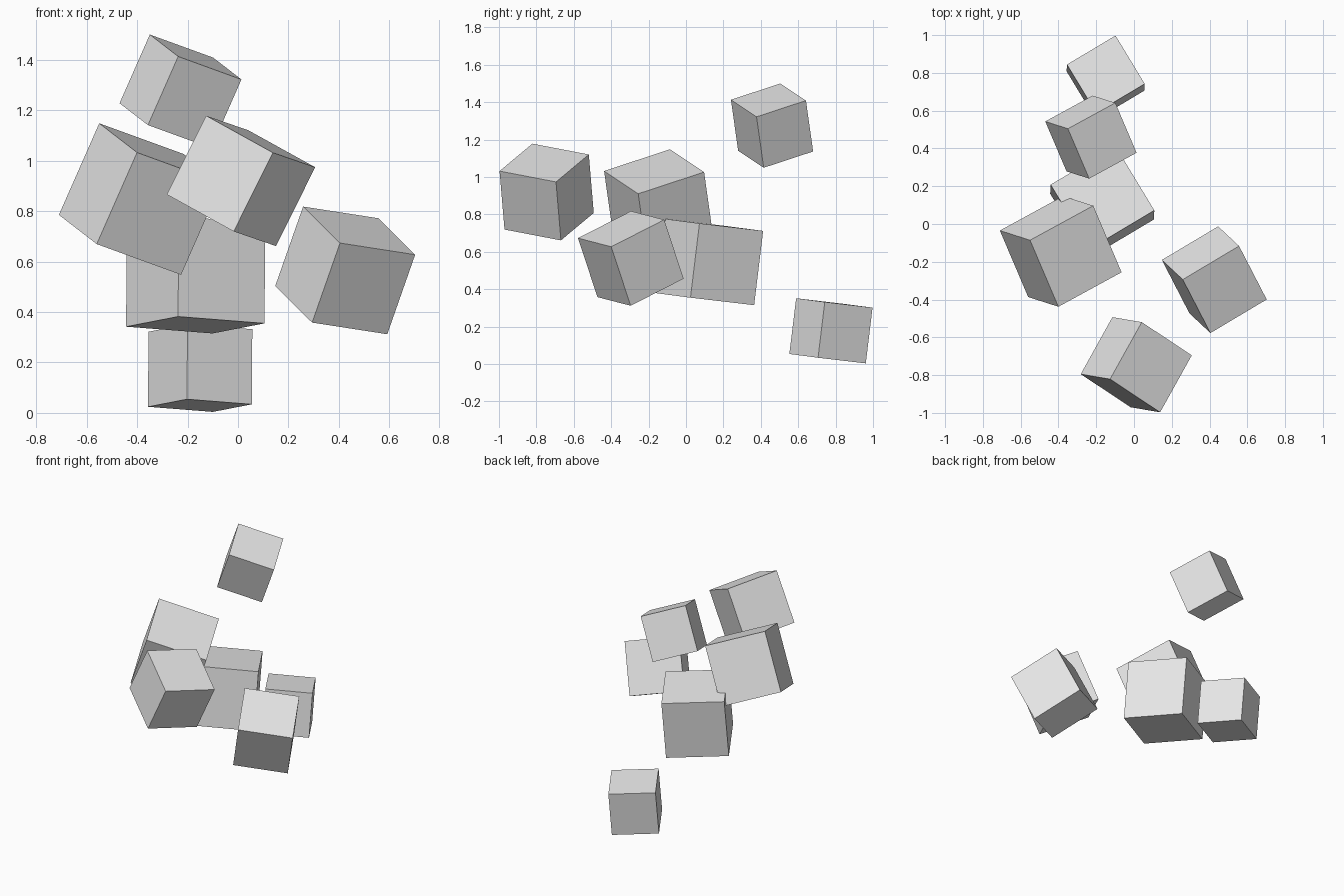
import bpy
from mathutils import Matrix, Vector

default = bpy.data.objects.get("Cube")
if default:
    bpy.data.objects.remove(default, do_unlink=True)

grey = bpy.data.materials.new("light_grey")
grey.use_nodes = True
colour = (0.8, 0.8, 0.8, 1)
grey.diffuse_color = colour
grey.node_tree.nodes["Principled BSDF"].inputs["Base Color"].default_value = colour


def tumbled_cube(name, size, centre, edge, side):
    """Cube turned so one edge runs along `edge` and another close to `side`."""
    x = Vector(edge).normalized()
    z = x.cross(Vector(side)).normalized()
    y = z.cross(x)
    turn = Matrix((x, y, z)).transposed().to_4x4()
    bpy.ops.mesh.primitive_cube_add(size=size)
    cube = bpy.context.object
    cube.name = name
    cube.matrix_world = Matrix.Translation(centre) @ turn
    cube.data.materials.append(grey)


# Shared tilts: two leaning cubes and two nearly upright cubes
leaning = ((0.33, 0.18, -0.12), (-0.15, 0.347, 0.115))
upright = ((0.255, 0.152, -0.02), (-0.155, 0.255, -0.03))

tumbled_cube("top_cube", 0.3, (-0.228, 0.46, 1.275), *leaning)
tumbled_cube("right_cube", 0.4, (-0.388, -0.145, 0.848), *leaning)
tumbled_cube("middle_cube", 0.4, (-0.168, 0.116, 0.547), *upright)
tumbled_cube("bottom_cube", 0.3, (-0.15, 0.775, 0.178), *upright)

# Cubes with their own tilt
tumbled_cube("front_cube", 0.35, (0.012, -0.745, 0.92),
             (0.168, 0.302, -0.058), (-0.265, 0.18, 0.147))
tumbled_cube("left_cube", 0.35, (0.425, -0.295, 0.565),
             (0.297, 0.177, -0.046), (-0.147, 0.284, 0.145))
